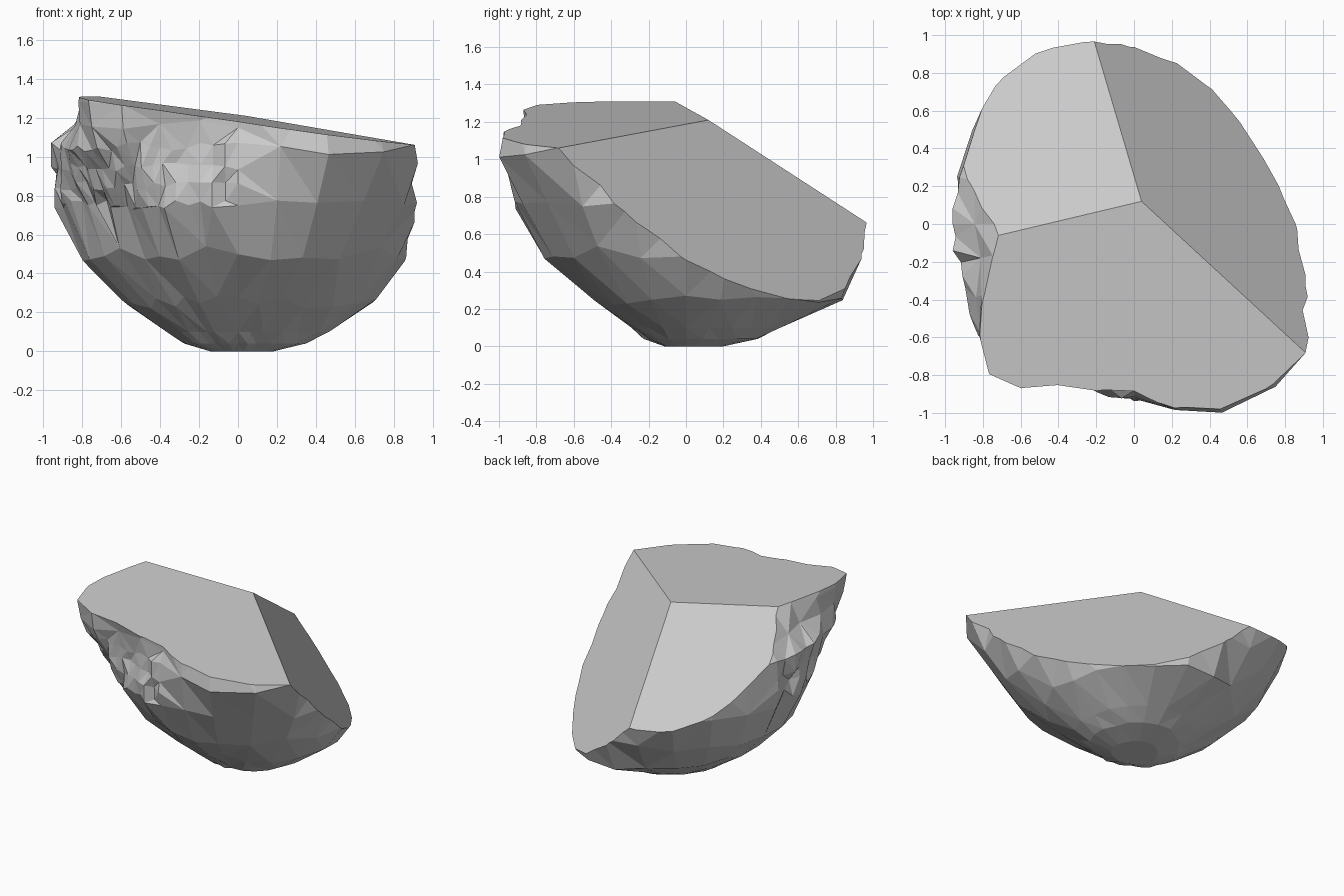
import bpy, bmesh, random
from math import sin, cos, radians
from mathutils import Vector

if "Cube" in bpy.data.objects:
    bpy.data.objects.remove(bpy.data.objects["Cube"])

random.seed(7)

# Rough shell: radii around the z axis, one row per height
AZ = [0, 30, 60, 90, 120, 150, 180, 205, 226, 245, 270, 295, 327]
ROWS = [
    (0.10, [.46, .48, .52, .50, .42, .38, .36, .32, .29, .28, .29, .31, .38]),
    (0.25, [.69, .72, .84, .84, .69, .62, .58, .51, .47, .46, .49, .51, .59]),
    (0.50, [.88, .87, .95, .96, .93, .85, .81, .75, .70, .73, .77, .79, .84]),
    (0.75, [.95, .96, 1.04, 1.09, 1.09, .98, .93, .88, .85, .89, .93, .95, 1.02]),
    (1.05, [.95, 1.0, 1.03, 1.10, 1.10, .98, .97, .97, 1.04, .95, .92, 1.10, 1.13]),
    (1.40, [.93, 1.0, 1.03, 1.10, 1.10, .87, .57, .83, 1.12, 1.0, .91, 1.01, .98]),
]


def ring(bm, z, radii):
    """Ring of vertices, with a midpoint between each pair of samples."""
    verts, n = [], len(AZ)
    for i in range(n):
        j = (i + 1) % n
        a0, a1 = AZ[i], AZ[j] if j else 360
        mid = (9 * (radii[i] + radii[j]) - radii[i - 1] - radii[(i + 2) % n]) / 16
        for a, r in ((a0, radii[i]), ((a0 + a1) / 2, mid)):
            a = radians(a)
            verts.append(bm.verts.new((r * cos(a), r * sin(a), z)))
    return verts


bm = bmesh.new()
rings = [ring(bm, z, [r * k for r in ROWS[0][1]]) for z, k in ((0, 0.4), (0.04, 0.74))]
rings += [ring(bm, z, r) for z, r in ROWS]
for low, high in zip(rings, rings[1:]):
    for i in range(len(low)):
        j = (i + 1) % len(low)
        bm.faces.new((low[i], low[j], high[j], high[i]))
bm.faces.new(rings[0][::-1])
bm.faces.new(rings[-1])


def chipped(p):
    """Broken zone along the upper front and left."""
    return p.z > 0.68 and p.x < 0.1 and p.y < 0.35


# Finer facets in the broken zone, then irregular dents
edges = [e for e in bm.edges if all(chipped(v.co) for v in e.verts)
         and any(v.co.z < 1.39 for v in e.verts)]
bmesh.ops.subdivide_edges(bm, edges=edges, cuts=2, use_grid_fill=True)
for v in bm.verts:
    if v.co.z < 0.02:
        continue
    rough = chipped(v.co)
    out = Vector((v.co.x, v.co.y, 0)).normalized()
    v.co -= out * random.uniform(-0.015, 0.035 if rough else 0.01)
    # slide along the slope so the rings do not read as bands
    if not rough and 0.2 < v.co.z < 1.2:
        dz = random.uniform(-0.04, 0.04)
        v.co.z += dz
        v.co += out * dz * max(0.0, 1.3 - 1.6 * v.co.z)
    elif rough:
        v.co.z += random.uniform(-0.025, 0.025)
# Deeper hollow under the front left rim
for v in bm.verts:
    d = (v.co - Vector((-0.34, -0.9, 1.08))).length
    if d < 0.2:
        v.co.y += 0.08 * (1 - d / 0.2)
# Keep the shell inside the overall size
for v in bm.verts:
    v.co.x = max(-0.96, min(0.96, v.co.x))
    v.co.y = max(-1.0, min(1.0, v.co.y))
bmesh.ops.triangulate(bm, faces=[f for f in bm.faces if len(f.verts) < 8])

# Three flat cuts meeting at one corner: z = zc + a*dx + b*dy
corner = Vector((0.04, 0.12, 1.21))
for a, b in ((-0.14, 0.035), (-1.059, -0.961), (0.021, -0.642)):
    geom = bm.verts[:] + bm.edges[:] + bm.faces[:]
    bmesh.ops.bisect_plane(bm, geom=geom, dist=1e-5, plane_co=corner,
                           plane_no=Vector((-a, -b, 1)).normalized(), clear_outer=True)
    bmesh.ops.holes_fill(bm, edges=[e for e in bm.edges if e.is_boundary], sides=0)
bmesh.ops.recalc_face_normals(bm, faces=bm.faces[:])

mesh = bpy.data.meshes.new("rock_fragment")
bm.to_mesh(mesh)
bm.free()
rock = bpy.data.objects.new("rock_fragment", mesh)
bpy.context.collection.objects.link(rock)
